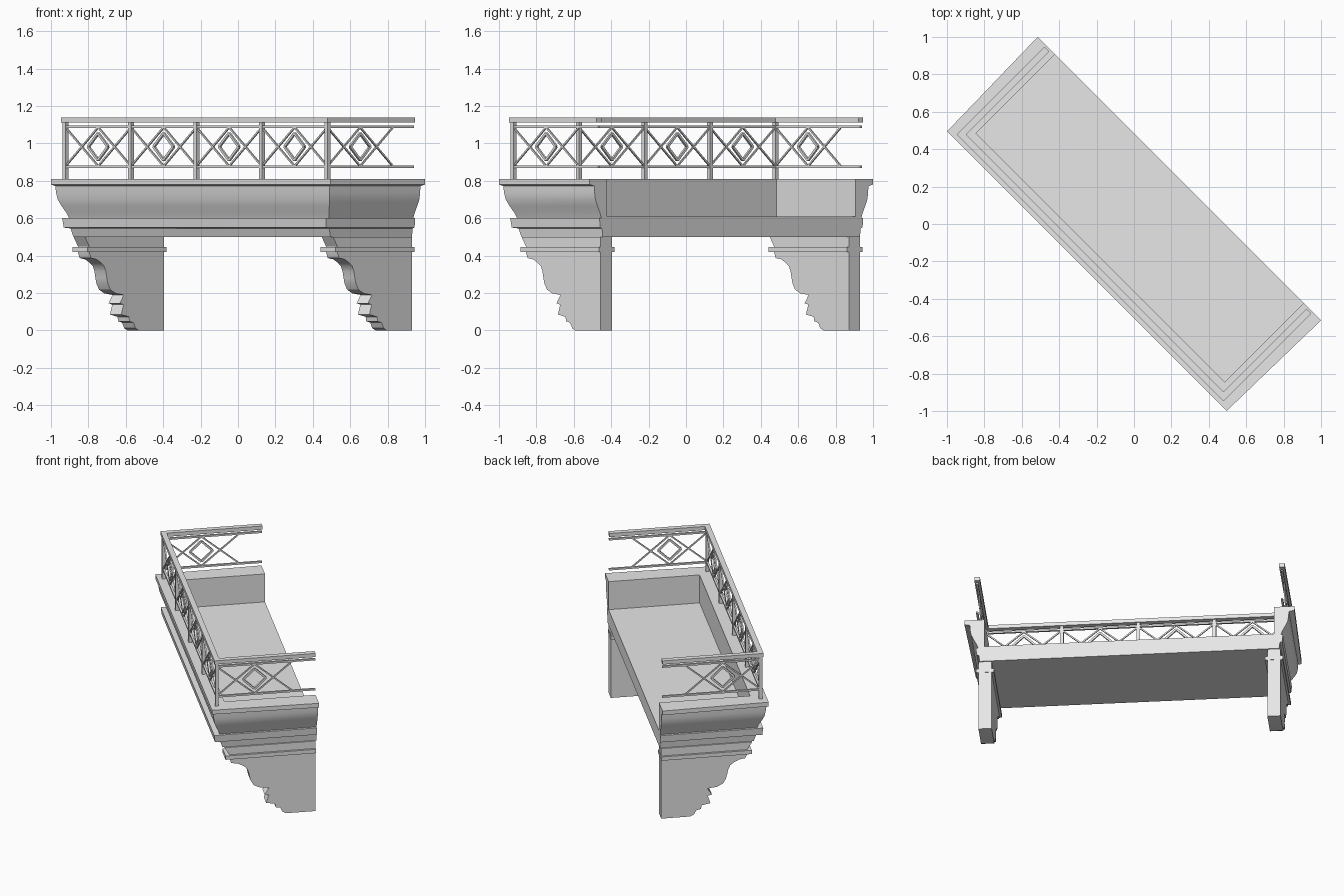
import bpy, bmesh, math
from mathutils import Matrix, Vector

if "Cube" in bpy.data.objects:
    bpy.data.objects.remove(bpy.data.objects["Cube"], do_unlink=True)

stone = bpy.data.materials.new("light_grey")
stone.use_nodes = True
GREY = (0.8, 0.8, 0.8, 1)
stone.diffuse_color = GREY
stone.node_tree.nodes["Principled BSDF"].inputs["Base Color"].default_value = GREY

TURN = Matrix.Rotation(math.radians(-45), 4, "Z")
BACK = 0.343


def finish(name, bm, place=Matrix(), smooth=False):
    bmesh.ops.recalc_face_normals(bm, faces=bm.faces)
    mesh = bpy.data.meshes.new(name)
    bm.to_mesh(mesh)
    bm.free()
    mesh.materials.append(stone)
    obj = bpy.data.objects.new(name, mesh)
    bpy.context.collection.objects.link(obj)
    obj.matrix_world = TURN @ place
    if smooth:
        bpy.ops.object.select_all(action="DESELECT")
        obj.select_set(True)
        bpy.context.view_layer.objects.active = obj
        bpy.ops.object.shade_smooth_by_angle(angle=math.radians(32))
    return obj


def skin(bm, rings):
    """Join closed rings of points and cap both ends."""
    loops = [[bm.verts.new(p) for p in ring] for ring in rings]
    n = len(loops[0])
    for a, b in zip(loops, loops[1:]):
        for i in range(n):
            j = (i + 1) % n
            bm.faces.new((a[i], a[j], b[j], b[i]))
    bm.faces.new(loops[0])
    bm.faces.new(loops[-1])


def sweep(name, profile, back=BACK, flare=None, smooth=False):
    """Run a (z, half length, front) profile round three sides of the balcony."""
    flare = flare or [0] * len(profile)
    rings = []
    for side, at_back in ((-1, True), (-1, False), (1, False), (1, True)):
        rings.append([(side * (h + (f if at_back else 0)), back if at_back else -v, z)
                      for (z, h, v), f in zip(profile, flare)])
    bm = bmesh.new()
    skin(bm, rings)
    return finish(name, bm, smooth=smooth)


def box(bm, lo, hi):
    (x0, y0, z0), (x1, y1, z1) = lo, hi
    skin(bm, [[(x0, y0, z), (x1, y0, z), (x1, y1, z), (x0, y1, z)] for z in (z0, z1)])


def bar(bm, a, b, width):
    """Square bar between two (x, z) points of an upright panel."""
    a, b = Vector((a[0], 0, a[1])), Vector((b[0], 0, b[1]))
    d = (b - a).normalized()
    side = Vector((d.z, 0, -d.x)) * width / 2
    deep = Vector((0, width / 2, 0))
    skin(bm, [[p + side + deep, p - side + deep, p - side - deep, p + side - deep]
              for p in (a, b)])


# Parapet with moulded cornice
sweep("parapet", [
    (0.50, 0.972, 0.273), (0.545, 0.978, 0.288), (0.55, 0.992, 0.326),
    (0.60, 0.997, 0.332), (0.601, 0.983, 0.295), (0.63, 0.994, 0.305),
    (0.665, 1.012, 0.322), (0.70, 1.028, 0.335), (0.735, 1.034, 0.341),
    (0.772, 1.036, 0.346), (0.78, 1.057, 0.357), (0.81, 1.057, 0.357),
    (0.81, 0.94, 0.255), (0.50, 0.94, 0.255)],
    flare=[0] * 10 + [0.0145, 0.0145, 0, 0], smooth=True)

# Floor slab
bm = bmesh.new()
box(bm, (-0.94, -0.255, 0.50), (0.94, BACK, 0.61))
finish("floor_slab", bm)

# Scrolled wall brackets with collars
OUTLINE = [
    (0.336, 0.5), (-0.262, 0.5), (-0.23, 0.45), (-0.23, 0.42), (-0.217, 0.387),
    (-0.175, 0.38), (-0.142, 0.363), (-0.118, 0.345), (-0.104, 0.315),
    (-0.097, 0.28), (-0.089, 0.25), (-0.07, 0.218), (-0.03, 0.198), (0.032, 0.19),
    (0.002, 0.145), (0.03, 0.138), (0.012, 0.085), (0.07, 0.073),
    (0.075, 0.048), (0.105, 0.042), (0.12, 0.012), (0.145, 0), (0.336, 0)]
for name, x in (("right", -0.938), ("left", 0.938)):
    bm = bmesh.new()
    skin(bm, [[(x + s * 0.043, y, z) for y, z in OUTLINE] for s in (-1, 1)])
    finish(name + "_bracket", bm, smooth=True)
    bm = bmesh.new()
    box(bm, (x - 0.058, -0.257, 0.42), (x + 0.058, 0.338, 0.447))
    finish(name + "_bracket_collar", bm)

# Handrail and thin rails
POST_X, POST_Y = 0.99, 0.314
for name, z0, z1, w in (("handrail", 1.112, 1.138, 0.018),
                        ("upper_rail", 1.083, 1.095, 0.007),
                        ("lower_rail", 0.869, 0.881, 0.007)):
    sweep(name, [(z0, POST_X - w, POST_Y - w), (z0, POST_X + w, POST_Y + w),
                 (z1, POST_X + w, POST_Y + w), (z1, POST_X - w, POST_Y - w)], back=0.332)

# Posts along the front
STEP = POST_X / 2
for i in range(5):
    bm = bmesh.new()
    x = -POST_X + i * STEP
    box(bm, (x - 0.011, -POST_Y - 0.011, 0.81), (x + 0.011, -POST_Y + 0.011, 1.112))
    finish(f"post_{i + 1}", bm)


# Lattice panels: crossed bars around a diamond
def lattice(name, place):
    bm = bmesh.new()
    mid, half, rise = 0.982, STEP / 2, 0.104
    for s in (-1, 1):
        for t in (-1, 1):
            bar(bm, (s * half, mid + t * rise), (0, mid - t * rise), 0.009)
            bar(bm, (s * 0.075, mid), (0, mid + t * 0.072), 0.013)
    finish(name, bm, place)


for i in range(4):
    lattice(f"front_lattice_{i + 1}",
            Matrix.Translation((-POST_X + (i + 0.5) * STEP, -POST_Y, 0)))
for name, s in (("right", -1), ("left", 1)):
    lattice(name + "_lattice", Matrix.Translation((s * POST_X, -POST_Y + STEP / 2, 0))
            @ Matrix.Rotation(math.pi / 2, 4, "Z"))
